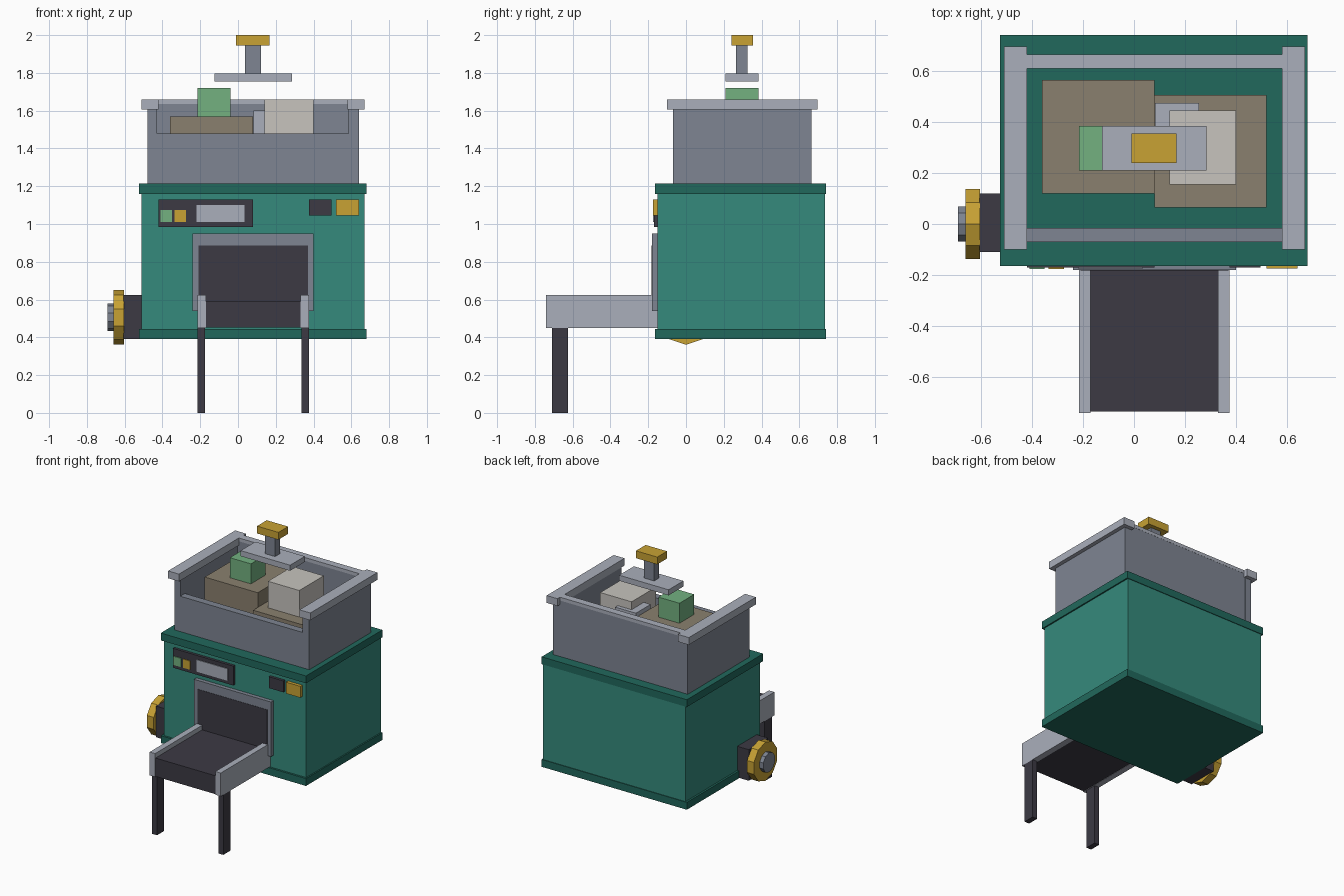
import bpy
import bmesh
from math import radians
from mathutils import Matrix, Vector

default_cube = bpy.data.objects.get("Cube")
if default_cube:
    bpy.data.objects.remove(default_cube, do_unlink=True)


def to_linear(channel):
    value = channel / 255
    return value / 12.92 if value <= 0.04045 else ((value + 0.055) / 1.055) ** 2.4


def make_material(name, *rgb):
    color = [to_linear(c) for c in rgb] + [1.0]
    material = bpy.data.materials.new(name)
    material.use_nodes = True
    material.diffuse_color = color
    material.node_tree.nodes["Principled BSDF"].inputs["Base Color"].default_value = color
    return material


teal = make_material("teal paint", 53, 138, 124)
dark_teal = make_material("dark teal trim", 33, 104, 92)
steel = make_material("steel gray", 126, 133, 146)
light_steel = make_material("light steel", 170, 175, 187)
charcoal = make_material("charcoal", 60, 58, 68)
gold = make_material("gold", 200, 162, 52)
green = make_material("green", 115, 177, 128)
brown = make_material("brown", 138, 128, 110)
pale = make_material("pale stone", 199, 196, 190)


def finish(name, bm, material):
    mesh = bpy.data.meshes.new(name)
    bm.to_mesh(mesh)
    bm.free()
    mesh.materials.append(material)
    obj = bpy.data.objects.new(name, mesh)
    bpy.context.scene.collection.objects.link(obj)
    return obj


def box(name, material, x, y, z):
    """Axis-aligned block given by its (low, high) range on each axis."""
    bm = bmesh.new()
    bmesh.ops.create_cube(bm, size=1)
    ranges = (x, y, z)
    bmesh.ops.scale(bm, verts=bm.verts, vec=Vector([high - low for low, high in ranges]))
    bmesh.ops.translate(bm, verts=bm.verts, vec=Vector([(low + high) / 2 for low, high in ranges]))
    return finish(name, bm, material)


def disc(name, material, x, radius, height):
    """Ten-sided disc whose axis runs along x, with one corner pointing up."""
    bm = bmesh.new()
    bmesh.ops.create_cone(bm, cap_ends=True, segments=10, radius1=radius,
                          radius2=radius, depth=x[1] - x[0])
    top = max(bm.verts, key=lambda v: v.co.y)
    angle = Vector((0, 1)).angle_signed(top.co.xy)
    turn = Matrix.Rotation(radians(90), 4, "Y") @ Matrix.Rotation(angle, 4, "Z")
    bmesh.ops.transform(bm, matrix=turn, verts=bm.verts)
    # Put a corner straight up after the axis has been laid down
    highest = max(bm.verts, key=lambda v: v.co.z).co
    lean = Vector((highest.y, highest.z)).angle_signed(Vector((0, 1)))
    bmesh.ops.rotate(bm, verts=bm.verts, matrix=Matrix.Rotation(-lean, 3, "X"))
    bmesh.ops.translate(bm, verts=bm.verts, vec=(sum(x) / 2, 0, height))
    return finish(name, bm, material)


# Cabinet with a trim slab at the top and bottom
box("cabinet_body", teal, (-0.51, 0.67), (-0.15, 0.735), (0.4, 1.2))
for name, z in (("bottom_trim", (0.39, 0.445)), ("top_trim", (1.16, 1.215))):
    box(name, dark_teal, (-0.525, 0.68), (-0.165, 0.74), z)

# Open hopper: tall sides and back, low front
inner_x = (-0.43, 0.585)
box("hopper_front_wall", steel, inner_x, (-0.07, -0.015), (1.21, 1.48))
box("hopper_back_wall", steel, inner_x, (0.61, 0.664), (1.21, 1.635))
box("hopper_back_rail", light_steel, inner_x, (0.61, 0.665), (1.635, 1.66))
for side, wall_x, rail_x in (("right", (-0.48, -0.43), (-0.51, -0.42)),
                             ("left", (0.585, 0.64), (0.58, 0.67))):
    box(side + "_hopper_wall", steel, wall_x, (-0.07, 0.665), (1.21, 1.61))
    box(side + "_hopper_rail", light_steel, rail_x, (-0.1, 0.695), (1.605, 1.66))

# Blocks piled in the hopper
box("tall_brown_block", brown, (-0.36, 0.08), (0.12, 0.565), (1.21, 1.57))
box("low_brown_block", brown, (0.08, 0.52), (0.065, 0.505), (1.21, 1.46))
box("green_block", green, (-0.215, -0.04), (0.21, 0.385), (1.57, 1.72))
box("pale_block", pale, (0.14, 0.4), (0.155, 0.445), (1.46, 1.659))
box("metal_block", light_steel, (0.083, 0.255), (0.3, 0.475), (1.46, 1.6))

# Press above the hopper
box("press_plate", light_steel, (-0.125, 0.285), (0.21, 0.385), (1.755, 1.797))
box("press_stem", steel, (0.037, 0.122), (0.265, 0.325), (1.797, 1.945))
box("press_handle", gold, (-0.01, 0.167), (0.24, 0.355), (1.945, 2.0))

# Outlet frame and dark opening
box("outlet_frame", steel, (-0.24, 0.4), (-0.18, -0.14), (0.54, 0.95))
box("outlet_opening", charcoal, (-0.21, 0.37), (-0.182, -0.175), (0.545, 0.885))

# Output tray with side rails and legs
box("tray_bed", charcoal, (-0.18, 0.34), (-0.735, -0.15), (0.452, 0.59))
for side, rail_x, leg_x in (("right", (-0.215, -0.17), (-0.215, -0.175)),
                            ("left", (0.33, 0.375), (0.335, 0.375))):
    box(side + "_tray_rail", light_steel, rail_x, (-0.74, -0.15), (0.45, 0.625))
    box(side + "_tray_leg", charcoal, leg_x, (-0.71, -0.625), (0, 0.45))

# Control panel, buttons and switches
box("control_panel", charcoal, (-0.42, 0.08), (-0.17, -0.145), (0.985, 1.13))
box("panel_screen", light_steel, (-0.22, 0.035), (-0.175, -0.168), (1.01, 1.1))
box("green_button", green, (-0.41, -0.35), (-0.176, -0.168), (1.01, 1.075))
box("gold_button", gold, (-0.335, -0.275), (-0.176, -0.168), (1.01, 1.075))
box("dark_switch", charcoal, (0.375, 0.495), (-0.17, -0.145), (1.045, 1.13))
box("gold_switch", gold, (0.52, 0.64), (-0.175, -0.145), (1.045, 1.13))

# Hand wheel on the side
box("wheel_mount", charcoal, (-0.605, -0.5), (-0.11, 0.12), (0.392, 0.625))
disc("hand_wheel", gold, (-0.66, -0.603), 0.145, 0.506)
disc("wheel_hub", steel, (-0.69, -0.65), 0.073, 0.506)
